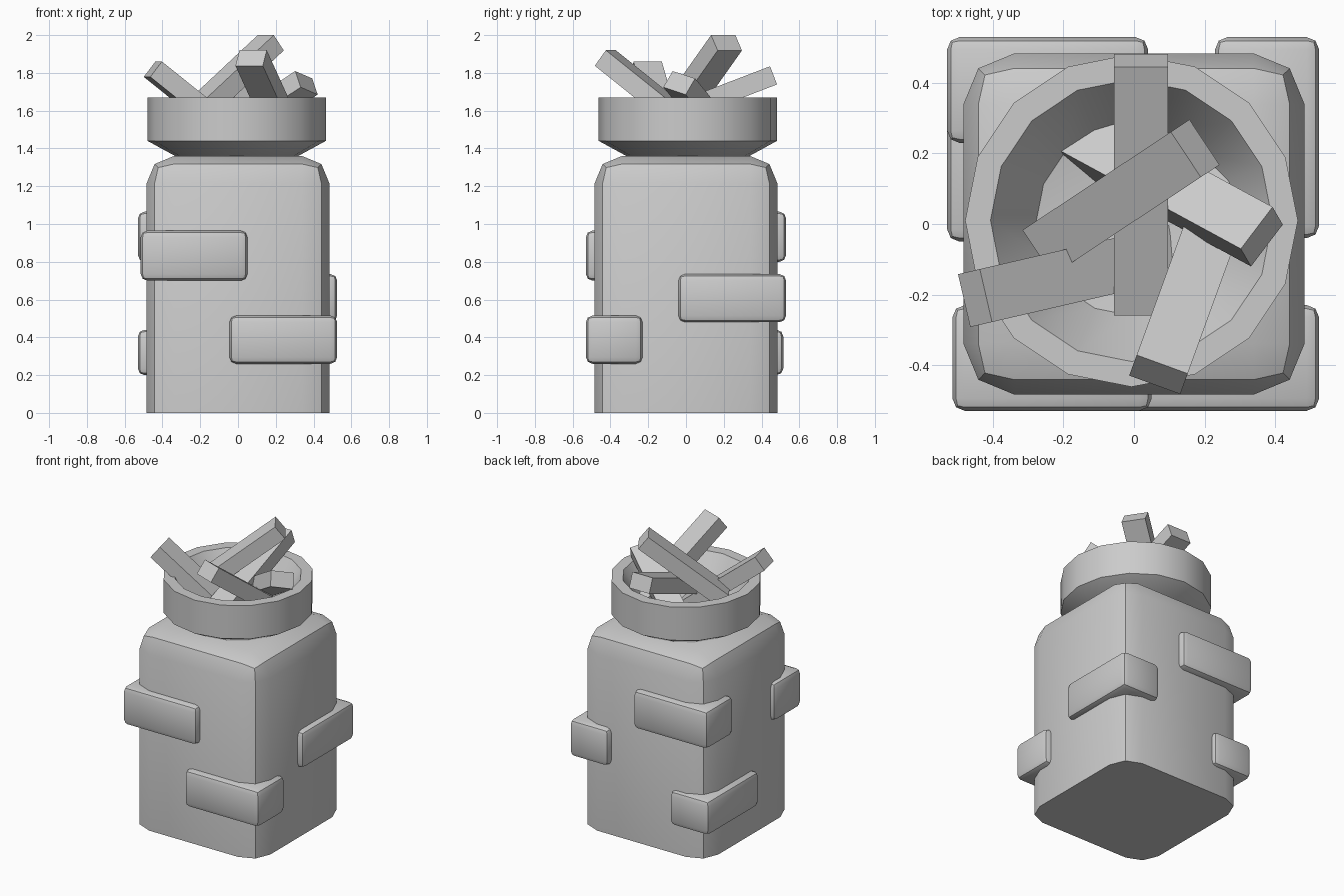
import bpy, bmesh
from math import radians, sin, cos, pi
from mathutils import Matrix, Vector

if "Cube" in bpy.data.objects:
    bpy.data.objects.remove(bpy.data.objects["Cube"])


def finish(bm, name, smooth=None):
    bmesh.ops.recalc_face_normals(bm, faces=bm.faces)
    mesh = bpy.data.meshes.new(name)
    bm.to_mesh(mesh)
    bm.free()
    ob = bpy.data.objects.new(name, mesh)
    bpy.context.collection.objects.link(ob)
    if smooth:
        bpy.ops.object.select_all(action='DESELECT')
        ob.select_set(True)
        bpy.context.view_layer.objects.active = ob
        bpy.ops.object.shade_smooth_by_angle(angle=radians(smooth))
    return ob


def box(lo, hi):
    bm = bmesh.new()
    lo, hi = Vector(lo), Vector(hi)
    bmesh.ops.create_cube(bm, size=1, matrix=Matrix.Translation((lo + hi) / 2)
                          @ Matrix.Diagonal((hi - lo).to_4d()))
    return bm


def rounded_box(name, lo, hi, width, keep_base=False):
    bm = box(lo, hi)
    edges = [e for e in bm.edges
             if not (keep_base and all(v.co.z < lo[2] + 1e-4 for v in e.verts))]
    bmesh.ops.bevel(bm, geom=edges, offset=width, segments=2, profile=0.5,
                    affect='EDGES', clamp_overlap=True)
    return finish(bm, name, 30)


# Pillar with rounded sides and top, flat base
rounded_box("pillar", (-0.484, -0.484, 0), (0.484, 0.484, 1.36), 0.145, True)

# Raised corner bricks
bricks = [
    ((-0.515, -0.53, 0.70), (0.05, -0.23, 0.965)),
    ((-0.045, -0.53, 0.26), (0.525, -0.23, 0.515)),
    ((0.23, -0.04, 0.48), (0.525, 0.53, 0.735)),
    ((-0.53, 0.23, 0.80), (0.04, 0.53, 1.065)),
    ((-0.53, -0.05, 0.20), (-0.23, 0.515, 0.44)),
]
for i, (lo, hi) in enumerate(bricks):
    rounded_box(f"brick_{i + 1}", lo, hi, 0.035)

# Fire bowl: 16-sided lathe, outside then inside
profile = [(0.28, 1.335), (0.472, 1.44), (0.472, 1.67), (0.40, 1.67), (0.27, 1.46)]
sides = 16
bm = bmesh.new()
rings = [[bm.verts.new((-0.007 + r * cos(2 * pi * k / sides),
                        0.01 + r * sin(2 * pi * k / sides), z))
          for k in range(sides)] for r, z in profile]
for a, b in zip(rings, rings[1:]):
    for k in range(sides):
        n = (k + 1) % sides
        bm.faces.new((a[k], a[n], b[n], b[k]))
bm.faces.new(rings[0])
hub = bm.verts.new((-0.007, 0.01, 1.41))
for k in range(sides):
    bm.faces.new((rings[-1][k], rings[-1][(k + 1) % sides], hub))
finish(bm, "fire_bowl", 35)

# Logs: middle of the upper end edge, azimuth, pitch, roll, length
logs = [
    ((0.020, 0.445, 1.835), 90, 21, 0, 0.755),
    ((0.147, 0.197, 2.000), 33.5, 38, 0, 0.64),
    ((-0.420, -0.203, 1.860), 193, 38, 0, 0.72),
    ((0.080, -0.398, 1.920), -110, 37, 0, 0.72),
    ((0.348, -0.011, 1.790), -28.5, 30, -17, 0.70),
]
for i, (tip, az, pitch, roll, length) in enumerate(logs):
    bm = box((-length, -0.077, -0.103), (0, 0.077, 0))
    bm.transform(Matrix.Translation(tip)
                 @ Matrix.Rotation(radians(az), 4, 'Z')
                 @ Matrix.Rotation(radians(-pitch), 4, 'Y')
                 @ Matrix.Rotation(radians(roll), 4, 'X'))
    finish(bm, f"log_{i + 1}")
